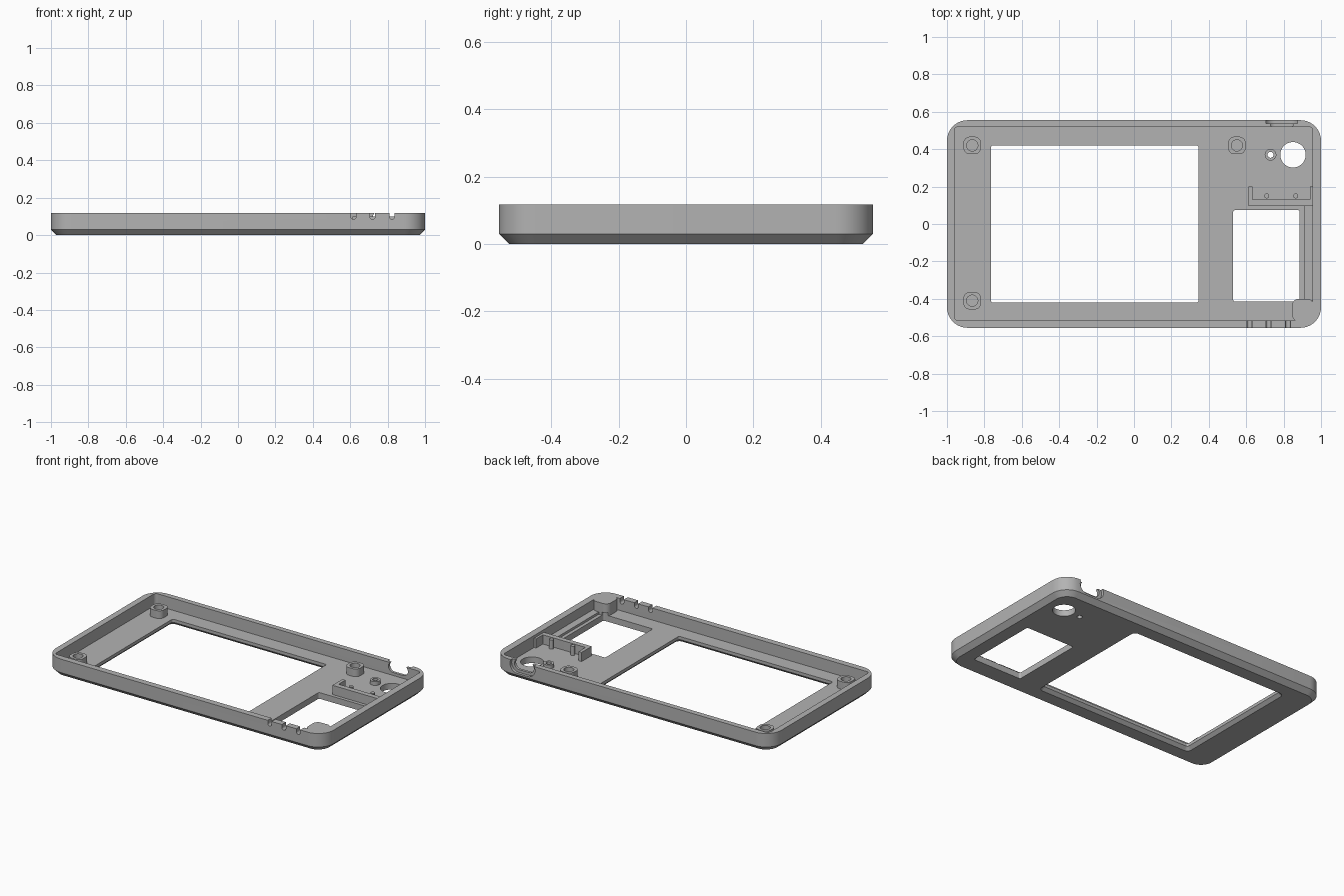
import bpy
import bmesh
import math
from mathutils import Matrix

if "Cube" in bpy.data.objects:
    bpy.data.objects.remove(bpy.data.objects["Cube"])

TOP, FLOOR = 0.118, 0.04

grey = bpy.data.materials.new("Plain grey")
grey.use_nodes = True
colour = (0.45, 0.45, 0.45, 1)
grey.diffuse_color = colour
grey.node_tree.nodes["Principled BSDF"].inputs["Base Color"].default_value = colour


def ring(bm, x0, x1, y0, y1, r, z, steps=10):
    """Rounded rectangle of vertices at height z."""
    verts = []
    for i, (cx, cy) in enumerate([(x1 - r, y1 - r), (x0 + r, y1 - r),
                                  (x0 + r, y0 + r), (x1 - r, y0 + r)]):
        for k in range(steps + 1):
            a = (i + k / steps) * math.pi / 2
            verts.append(bm.verts.new((cx + r * math.cos(a), cy + r * math.sin(a), z)))
    return verts


def loft(name, rings, tube=False, matrix=None):
    """Skin rounded rectangles in order; a tube closes on itself, else it is capped."""
    bm = bmesh.new()
    loops = [ring(bm, *r) for r in rings]
    pairs = list(zip(loops, loops[1:]))
    if tube:
        pairs.append((loops[-1], loops[0]))
    else:
        bm.faces.new(loops[0][::-1])
        bm.faces.new(loops[-1])
    for a, b in pairs:
        for i in range(len(a)):
            j = (i + 1) % len(a)
            bm.faces.new((a[i], a[j], b[j], b[i]))
    bmesh.ops.remove_doubles(bm, verts=bm.verts, dist=0.00005)
    bmesh.ops.recalc_face_normals(bm, faces=bm.faces)
    if matrix:
        bm.transform(matrix)
    mesh = bpy.data.meshes.new(name)
    bm.to_mesh(mesh)
    bm.free()
    mesh.materials.append(grey)
    obj = bpy.data.objects.new(name, mesh)
    bpy.context.scene.collection.objects.link(obj)
    return obj


def prism(name, x0, x1, y0, y1, r, z0, z1):
    return loft(name, [(x0, x1, y0, y1, r, z0), (x0, x1, y0, y1, r, z1)])


def tube(name, x, y, half, r, bore, z0, z1):
    def at(h, rad, z):
        return (x - h, x + h, y - h, y + h, rad, z)
    return loft(name, [at(half, r, z0), at(half, r, z1),
                       at(bore, bore, z1), at(bore, bore, z0)], tube=True)


def wall_slot(name, x, z, hx, hz, y0, y1):
    """Pill-shaped cutter running along y."""
    r = min(hx, hz) * 0.999
    turn = Matrix.Rotation(math.pi / 2, 4, 'X')
    return loft(name, [(x - hx, x + hx, z - hz, z + hz, r, -y0),
                       (x - hx, x + hx, z - hz, z + hz, r, -y1)], matrix=turn)


def apply_boolean(target, tool, operation="DIFFERENCE"):
    mod = target.modifiers.new("Cut", "BOOLEAN")
    mod.operation, mod.solver, mod.object = operation, "EXACT", tool
    bpy.context.view_layer.update()
    graph = bpy.context.evaluated_depsgraph_get()
    mesh = bpy.data.meshes.new_from_object(target.evaluated_get(graph))
    target.modifiers.clear()
    target.data = mesh
    bpy.data.objects.remove(tool)


# Outer shell with chamfered underside
shell = loft("tray_shell", [(-0.97, 0.97, -0.525, 0.525, 0.08, 0),
                            (-1, 1, -0.555, 0.555, 0.11, 0.03),
                            (-1, 1, -0.555, 0.555, 0.11, TOP)])
apply_boolean(shell, prism("cavity", -0.96, 0.955, -0.515, 0.52, 0.02, FLOOR, 0.3))

# Solid corner block, flush with the rim
apply_boolean(shell, prism("corner_block", 0.845, 0.96, -0.52, -0.4, 0.035, 0.03, TOP), "UNION")

# Large window, bevelled on the underside, and small window
apply_boolean(shell, loft("screen_window", [(-0.795, 0.375, -0.45, 0.45, 0.04, -0.01),
                                            (-0.765, 0.345, -0.42, 0.42, 0.012, 0.02),
                                            (-0.765, 0.345, -0.42, 0.42, 0.012, 0.2)]))
apply_boolean(shell, prism("small_window", 0.53, 0.885, -0.415, 0.075, 0.012, -0.1, 0.06))

# Round openings in the floor
for x, y, r in [(0.85, 0.37, 0.068), (0.73, 0.37, 0.016)]:
    apply_boolean(shell, prism("round_hole", x - r, x + r, y - r, y + r, r * 0.999, -0.1, 0.1))

# Port in the back wall: shallow recess, then a through slot
apply_boolean(shell, wall_slot("port_recess", 0.79, 0.093, 0.09, 0.052, 0.537, 0.7))
apply_boolean(shell, wall_slot("port_slot", 0.79, 0.093, 0.07, 0.034, 0.45, 0.7))

# Three vent slots in the front wall
for x in (0.617, 0.719, 0.823):
    apply_boolean(shell, wall_slot("vent_slot", x, 0.14, 0.014, 0.055, -0.7, -0.45))

parts = [shell]

# Screw bosses
for name, x, y in [("back_right_boss", -0.865, 0.42), ("back_left_boss", 0.55, 0.42),
                   ("front_right_boss", -0.865, -0.41)]:
    parts.append(tube(name, x, y, 0.047, 0.035, 0.03, 0.035, 0.09))
parts.append(tube("small_hole_collar", 0.73, 0.37, 0.031, 0.0309, 0.016, 0.035, 0.065))

# Bracket walls, pins and side ledge
for name, x0, x1, y0, y1, z1 in [("bracket_wall", 0.612, 0.96, 0.097, 0.13, 0.1),
                                 ("bracket_right_end", 0.612, 0.634, 0.12, 0.2, 0.1),
                                 ("bracket_left_end", 0.94, 0.96, 0.12, 0.2, 0.1),
                                 ("side_ledge", 0.908, 0.96, -0.41, 0.1, 0.055)]:
    parts.append(prism(name, x0, x1, y0, y1, 0.001, 0.035, z1))
for x in (0.71, 0.865):
    parts.append(prism("bracket_pin", x - 0.013, x + 0.013, 0.137, 0.163, 0.0129, 0.035, 0.1))

for obj in parts:
    bpy.ops.object.select_all(action='DESELECT')
    obj.select_set(True)
    bpy.context.view_layer.objects.active = obj
    bpy.ops.object.shade_smooth_by_angle(angle=math.radians(30))
